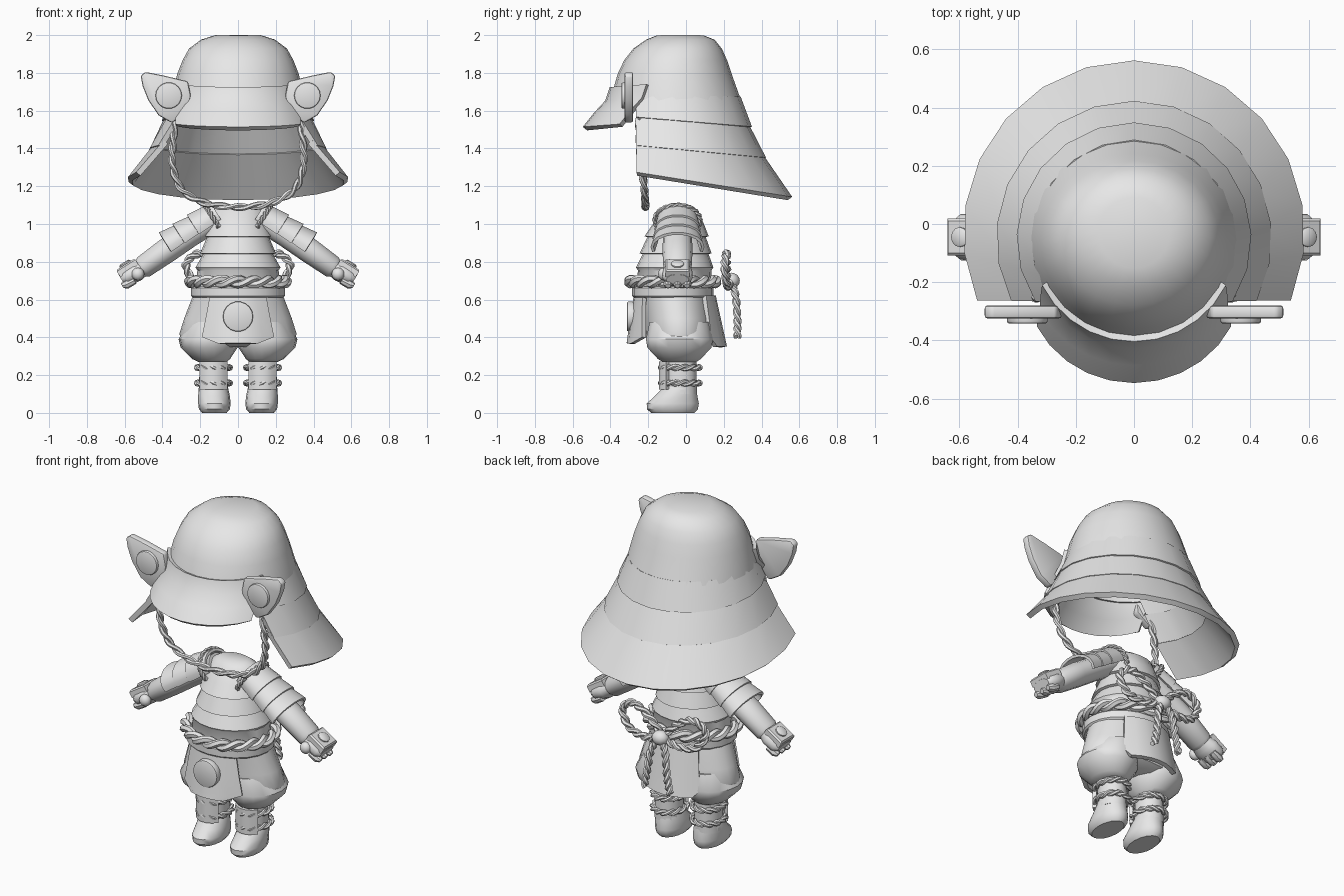
import bpy, bmesh, math
from mathutils import Vector as V

if "Cube" in bpy.data.objects:
    bpy.data.objects.remove(bpy.data.objects["Cube"])

GREY = bpy.data.materials.new("clay_grey")
GREY.diffuse_color = (0.8, 0.8, 0.8, 1)
GREY.use_nodes = True
GREY.node_tree.nodes["Principled BSDF"].inputs["Base Color"].default_value = GREY.diffuse_color


def finish(name, data, thick=0, mirror=False, bevel=0, angle=38):
    """Link the data, bake its modifiers to a mesh, shade it."""
    tmp = bpy.data.objects.new(name + "_tmp", data)
    bpy.context.collection.objects.link(tmp)
    if thick:
        m = tmp.modifiers.new("shell", 'SOLIDIFY')
        m.thickness, m.offset = thick, 0
    if bevel:
        m = tmp.modifiers.new("bevel", 'BEVEL')
        m.width, m.segments = bevel, 2
    if mirror:
        tmp.modifiers.new("mirror", 'MIRROR').use_mirror_merge = False
    dg = bpy.context.evaluated_depsgraph_get()
    me = bpy.data.meshes.new_from_object(tmp.evaluated_get(dg))
    bpy.data.objects.remove(tmp)
    me.materials.clear()
    me.materials.append(GREY)
    me.shade_smooth()
    me.set_sharp_from_angle(angle=math.radians(angle))
    ob = bpy.data.objects.new(name, me)
    bpy.context.collection.objects.link(ob)
    return ob


def skin(name, rings, closed=True, caps="both", **kw):
    """Bridge rows of points; rows are loops or open strips."""
    bm = bmesh.new()
    rows = [[bm.verts.new(p) for p in r] for r in rings]
    n = len(rows[0])
    for a, b in zip(rows, rows[1:]):
        for i in range(n if closed else n - 1):
            j = (i + 1) % n
            bm.faces.new((a[i], a[j], b[j], b[i]))
    if closed and caps in ("both", "start"):
        bm.faces.new(rows[0])
    if closed and caps == "both":
        bm.faces.new(rows[-1])
    bmesh.ops.recalc_face_normals(bm, faces=bm.faces)
    me = bpy.data.meshes.new(name)
    bm.to_mesh(me)
    bm.free()
    return finish(name, me, **kw)


def turn(n):
    return [2 * math.pi * i / n for i in range(n)]


def stack(name, rows, n=20, **kw):
    """Stacked ellipses: z, centre x, centre y, radius x, radius y."""
    return skin(name, [[V((cx + rx * math.cos(t), cy + ry * math.sin(t), z)) for t in turn(n)]
                       for z, cx, cy, rx, ry in rows], **kw)


def prism(name, pts, y0, y1, **kw):
    return skin(name, [[V((x, y, z)) for x, z in pts] for y in (y0, y1)], **kw)


def disc(name, x, z, r, y0, y1, **kw):
    prism(name, [(x + r * math.cos(t), z + r * math.sin(t)) for t in turn(18)], y0, y1, bevel=0.008, **kw)


def ball(name, c, r, **kw):
    bm = bmesh.new()
    bmesh.ops.create_uvsphere(bm, u_segments=12, v_segments=8, radius=1)
    for v in bm.verts:
        v.co = V(c) + V((v.co[i] * r[i] for i in range(3)))
    me = bpy.data.meshes.new(name)
    bm.to_mesh(me)
    bm.free()
    finish(name, me, **kw)


def smooth_path(pts, k=10):
    p = [V(q) for q in pts]
    p = [2 * p[0] - p[1]] + p + [2 * p[-1] - p[-2]]
    out = []
    for a, b, c, d in zip(p, p[1:], p[2:], p[3:]):
        for i in range(k):
            t = i / k
            out.append(0.5 * (2 * b + (c - a) * t + (2 * a - 5 * b + 4 * c - d) * t * t
                              + (3 * b - a - 3 * c + d) * t ** 3))
    return out + [p[-2]]


def rope(name, path, ref, r, turns, cyclic=False, **kw):
    """Two twisted strands of total radius r; ref is normal to the path's plane."""
    cu = bpy.data.curves.new(name, 'CURVE')
    cu.dimensions, cu.bevel_depth, cu.bevel_resolution = '3D', r * 0.58, 1
    cu.use_fill_caps = True
    n, ref = len(path), V(ref)
    for strand in (0, math.pi):
        sp = cu.splines.new('POLY')
        sp.points.add(n - 1)
        sp.use_cyclic_u = cyclic
        for i, p in enumerate(path):
            nxt = path[(i + 1) % n] if cyclic else path[min(i + 1, n - 1)]
            prv = path[i - 1] if cyclic else path[max(i - 1, 0)]
            side = (nxt - prv).cross(ref).normalized()
            f = 2 * math.pi * turns * i / n + strand
            sp.points[i].co = (*(p + r * 0.48 * (math.cos(f) * side + math.sin(f) * ref)), 1)
    finish(name, cu, **kw)


# Helmet bowl
stack("helmet_bowl", [(1.987, 0, -.03, .12, .12), (1.965, 0, -.03, .19, .175), (1.92, 0, -.045, .25, .225),
                      (1.86, 0, -.055, .283, .262), (1.79, 0, -.06, .31, .29), (1.65, 0, -.055, .342, .335)],
      n=24, caps="start", thick=.025)

# Helmet visor
arc = [math.radians(-64 + 128 * i / 10) for i in range(11)]
skin("helmet_visor", [[V((rx * math.sin(a), cy - ry * math.cos(a), z + .03 * (1 - math.cos(a)))) for a in arc]
                      for rx, ry, cy, z in [(.338, .335, -.055, 1.72), (.343, .335, -.08, 1.645),
                                            (.35, .34, -.135, 1.58), (.36, .34, -.195, 1.505)]],
     closed=False, thick=.03)


# Neck guard tiers, cut off flat at the front
def guard_row(rx, ry, cy, zb, zf):
    lim = math.acos((-.26 - cy) / ry)
    row = []
    for i in range(15):
        a = lim * (i / 7 - 1)
        y = cy + ry * math.cos(a)
        row.append(V((rx * math.sin(a), y, zb + (zf - zb) * (cy + ry - y) / (cy + ry + .26))))
    return row


for i, (top, low) in enumerate([((.33, .325, -.05, 1.67, 1.68), (.39, .385, -.05, 1.51, 1.56)),
                                ((.37, .36, -.05, 1.54, 1.585), (.46, .46, -.05, 1.345, 1.41)),
                                ((.435, .435, -.05, 1.375, 1.435), (.575, .58, -.03, 1.135, 1.265))]):
    skin(f"neck_guard_{i + 1}", [guard_row(*top), guard_row(*low)], closed=False, thick=.03)

# Ear-shaped crests with round bosses
prism("helmet_crest", [(.515, 1.785), (.49, 1.805), (.39, 1.785), (.265, 1.755), (.25, 1.68), (.265, 1.595),
                       (.35, 1.535), (.42, 1.575), (.475, 1.655), (.505, 1.73)], -.325, -.28, bevel=.01, mirror=True)
disc("crest_boss", .367, 1.68, .07, -.30, -.342, mirror=True)

# Chin cord
half = [(.33, -.25, 1.56), (.345, -.245, 1.42), (.345, -.235, 1.30), (.295, -.22, 1.18), (.17, -.215, 1.11)]
rope("chin_cord", smooth_path([(-x, y, z) for x, y, z in half] + [(0, -.215, 1.09)] + half[::-1]),
     (0, 1, 0), .021, 9)

# Layered body armour
stack("body_armour", [(1.10, 0, -.03, .09, .055), (1.075, 0, -.03, .135, .09), (1.0, 0, -.04, .155, .135),
                      (.935, 0, -.05, .18, .17), (.93, 0, -.05, .165, .155), (.845, 0, -.055, .20, .19),
                      (.84, 0, -.055, .185, .175), (.77, 0, -.06, .225, .205), (.755, 0, -.06, .215, .195),
                      (.62, 0, -.06, .23, .2)], n=20)
stack("sash", [(.67, 0, -.07, .24, .205), (.66, 0, -.07, .25, .215), (.62, 0, -.07, .25, .215),
               (.61, 0, -.07, .24, .205)])
rope("belt_rope", [V((.25 * math.cos(t), -.07 + .225 * math.sin(t), .695)) for t in turn(120)],
     (0, 0, 1), .034, 9, cyclic=True)

# Bow at the back
rope("bow_loop", smooth_path([(0, .22, .70), (.09, .215, .79), (.2, .215, .845), (.275, .205, .785),
                              (.22, .215, .69), (.1, .225, .67), (0, .23, .70)]), (0, 1, 0), .023, 7, mirror=True)
rope("bow_tail", smooth_path([(0, .23, .70), (.045, .26, .63), (.065, .272, .5), (.085, .272, .4)]),
     (0, 1, 0), .022, 4, mirror=True)
ball("bow_knot", (0, .24, .70), (.05, .045, .042))

# Baggy trousers
stack("trouser_hips", [(.63, 0, -.06, .235, .18), (.5, 0, -.04, .285, .178), (.42, 0, -.035, .31, .18),
                       (.38, 0, -.035, .30, .172), (.35, 0, -.035, .25, .12)], n=24)
stack("trouser_leg", [(.48, .14, -.035, .12, .16), (.39, .155, -.035, .16, .18), (.345, .153, -.035, .15, .172),
                      (.285, .142, -.035, .10, .115), (.27, .135, -.033, .075, .09)], n=18, mirror=True)


# Hanging skirt panels, curved around the hips
def panel(name, rows, sign, y0, slope):
    skin(name, [[V((w * k / 3, sign * (y0 + slope * (.6 - z) - 2.2 * (w * k / 3) ** 2), z)) for k in range(-3, 4)]
                for z, w in rows], closed=False, thick=.024)


panel("front_apron", [(.61, .145), (.5, .165), (.40, .185), (.367, .10)], 1 * -1, .268, .15)
disc("apron_boss", 0, .51, .08, -.27, -.313)
panel("back_panel", [(.62, .15), (.5, .165), (.39, .18), (.35, .15)], 1, .15, .22)

# Shins, guards, bindings and shoes
stack("shin", [(.29, .13, -.03, .072, .085), (.1, .13, -.03, .078, .088)], n=16, mirror=True)
skin("shin_guard", [[V((.13 + .088 * math.sin(a), -.03 - .105 * math.cos(a), z))
                     for a in (math.radians(d) for d in range(-50, 51, 20))] for z in (.272, .125)],
     closed=False, thick=.02, mirror=True)
for i, z in enumerate((.24, .158)):
    rope(f"shin_binding_{i + 1}", [V((.13 + .085 * math.cos(t), -.03 + .1 * math.sin(t), z)) for t in turn(48)],
         (0, 0, 1), .018, 6, cyclic=True, mirror=True)
stack("shoe", [(0, .125, -.07, .065, .115), (.02, .125, -.072, .082, .135), (.05, .125, -.07, .086, .138),
               (.09, .127, -.052, .084, .112), (.13, .13, -.034, .078, .09), (.15, .13, -.03, .07, .08)],
      n=16, mirror=True)

# Arms: s runs outward along the arm, u upward across it
O, S, P = V((.13, -.045, 1.03)), V((.845, 0, -.533)), V((.533, 0, .845))


def at(s, u, y):
    return O + S * s + P * u + V((0, y, 0))


def limb(name, rows, n=14, **kw):
    skin(name, [[at(s, u + ru * math.sin(t), y + ry * math.cos(t)) for t in turn(n)] for s, u, y, ry, ru in rows],
         mirror=True, **kw)


limb("sleeve", [(-.03, -.01, 0, .075, .065), (.15, -.008, 0, .076, .066), (.3, -.012, 0, .08, .068),
                (.45, -.02, 0, .075, .062), (.475, -.02, 0, .06, .048)])
limb("hand", [(.44, -.02, 0, .055, .045), (.5, -.02, 0, .08, .055), (.56, -.018, 0, .08, .048),
              (.585, -.015, 0, .06, .032)])
for i, y in enumerate((-.05, 0, .05)):
    limb(f"finger_{i + 1}", [(.53, -.055, y, .022, .02), (.58, -.05, y, .024, .024), (.6, -.045, y, .014, .014)], n=8)
ball("thumb", (.53, -.118, .735), (.034, .03, .034), mirror=True)

# Back-of-hand plate with a boss
skin("hand_plate", [[at(.525 + w * a, u, 1.1 * w * b) for a, b in ((-1, -1), (1, -1), (1, 1), (-1, 1))]
                    for u, w in ((0, .058), (.035, .058), (.043, .05))], mirror=True)
skin("hand_boss", [[at(.525 + r * math.cos(t), u, r * math.sin(t)) for t in turn(12)]
                   for u, r in ((.03, .034), (.05, .034), (.056, .025))], mirror=True)

# Shoulder guards in three overlapping plates, with a cord at the armhole
for i, (s0, s1) in enumerate([(-.03, .11), (.09, .2), (.18, .285)]):
    skin(f"shoulder_guard_{i + 1}",
         [[at(s, ru * math.sin(t), ry * math.cos(t)) for t in (math.radians(d) for d in range(-20, 201, 20))]
          for s, ry, ru in ((s0, .095 + .01 * i, .07), (s1, .115 + .01 * i, .085))],
         closed=False, thick=.015, mirror=True)
rope("shoulder_cord", [at(.0, -.01 + .092 * math.sin(t), .12 * math.cos(t)) for t in turn(60)],
     S, .014, 10, cyclic=True, mirror=True)
